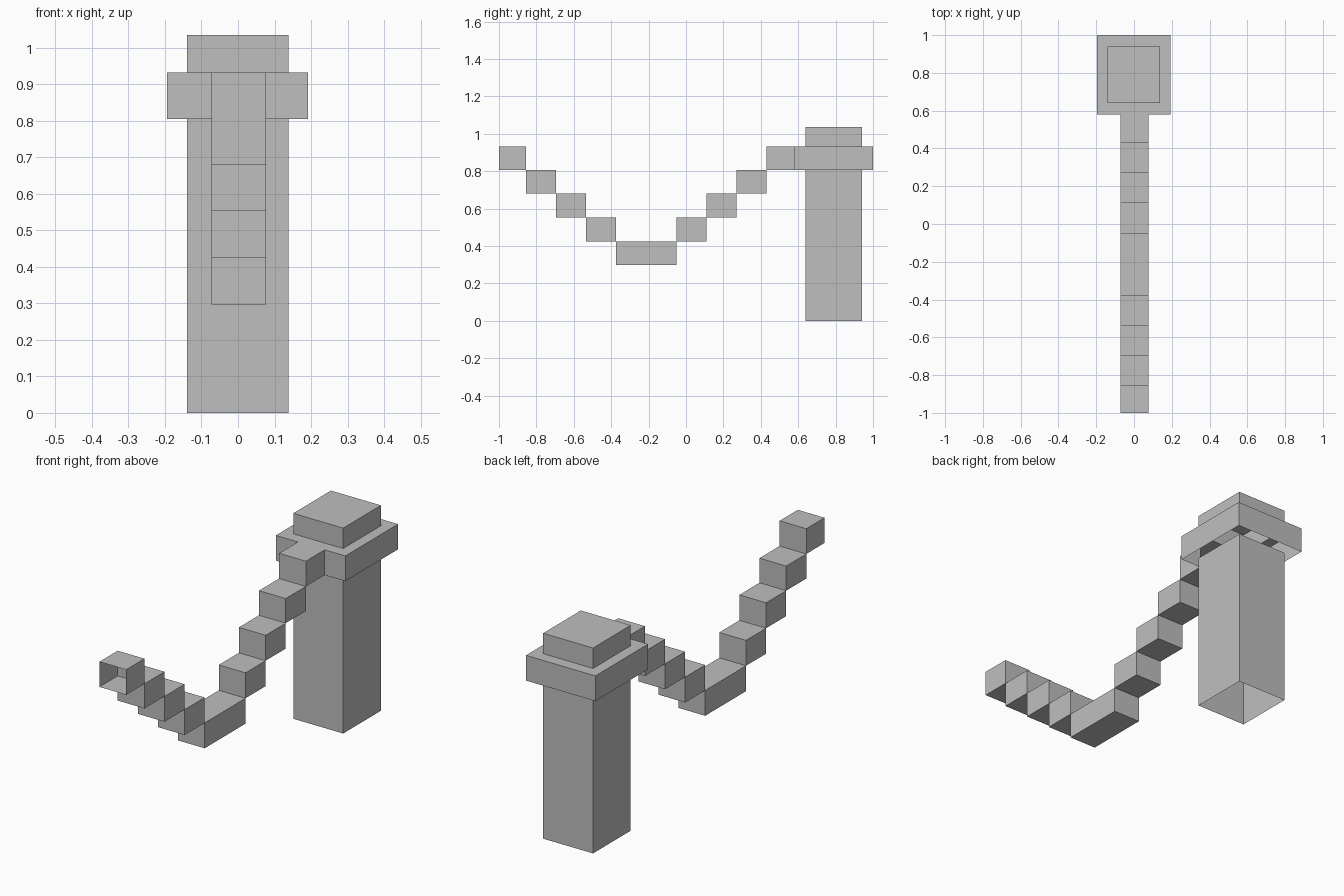
import bpy

cube = bpy.data.objects.get("Cube")
if cube:
    bpy.data.objects.remove(cube, do_unlink=True)

stone = bpy.data.materials.new("plain_grey")
stone.use_nodes = True
GREY = (0.52, 0.52, 0.52, 1)
stone.diffuse_color = GREY
stone.node_tree.nodes["Principled BSDF"].inputs["Base Color"].default_value = GREY


def make(name, verts, faces):
    mesh = bpy.data.meshes.new(name)
    mesh.from_pydata(verts, [], faces)
    mesh.materials.append(stone)
    obj = bpy.data.objects.new(name, mesh)
    bpy.context.collection.objects.link(obj)
    return obj


def rect(x0, x1, y0, y1):
    """Counter-clockwise corners, starting at the front."""
    return [(x0, y0), (x1, y0), (x1, y1), (x0, y1)]


def walls(name, path, z0, z1, closed=True, caps=()):
    """Sheet walls along a plan path, with optional top and bottom faces."""
    n = len(path)
    verts = [(x, y, z) for z in (z0, z1) for x, y in path]
    faces = [(i, (i + 1) % n, n + (i + 1) % n, n + i)
             for i in range(n if closed else n - 1)]
    if "bottom" in caps:
        faces.append(tuple(reversed(range(n))))
    if "top" in caps:
        faces.append(tuple(range(n, 2 * n)))
    return make(name, verts, faces)


# Heights and plan sizes shared by the parts
COLLAR_Z, COLLAR_TOP, CAP_TOP = 0.805, 0.932, 1.035
LEFT, RIGHT = 0.077, -0.072
post_plan = rect(-0.14, 0.138, 0.64, 0.94)
collar_plan = rect(-0.195, 0.192, 0.58, 1.0)

# Hollow post, open at both ends, and the closed cap on top
walls("post", post_plan, 0, COLLAR_Z)
walls("cap", post_plan, COLLAR_TOP, CAP_TOP, caps=("top",))

# Collar walls, with a gap in the front where the steps join
a, b, c, d = collar_plan
walls("collar_walls", [(LEFT, b[1]), b, c, d, a, (RIGHT, a[1])],
      COLLAR_Z, COLLAR_TOP, closed=False)

# Ledge between the collar walls and the cap
make("collar_ledge",
     [(x, y, COLLAR_TOP) for x, y in collar_plan + post_plan],
     [(i, (i + 1) % 4, 4 + (i + 1) % 4, 4 + i) for i in range(4)])

# Steps going down from the front, along a long tread, and up to the collar
edges = [-1, -0.855, -0.695, -0.535, -0.375, -0.05, 0.11, 0.27, 0.43, 0.58]
levels = [0.297, 0.425, 0.553, 0.681, COLLAR_Z, COLLAR_TOP]
last = len(edges) - 2
for i, (y0, y1) in enumerate(zip(edges, edges[1:])):
    level = abs(i - last // 2)
    a, b, c, d = rect(RIGHT, LEFT, y0, y1)
    path, closed = [a, b, c, d], True
    if i == 0:            # open front end
        path, closed = [b, c, d, a], False
    elif i == last:       # open into the collar
        path, closed = [d, a, b, c], False
    walls(f"step_{i + 1}", path, levels[level], levels[level + 1],
          closed, ("top", "bottom"))
